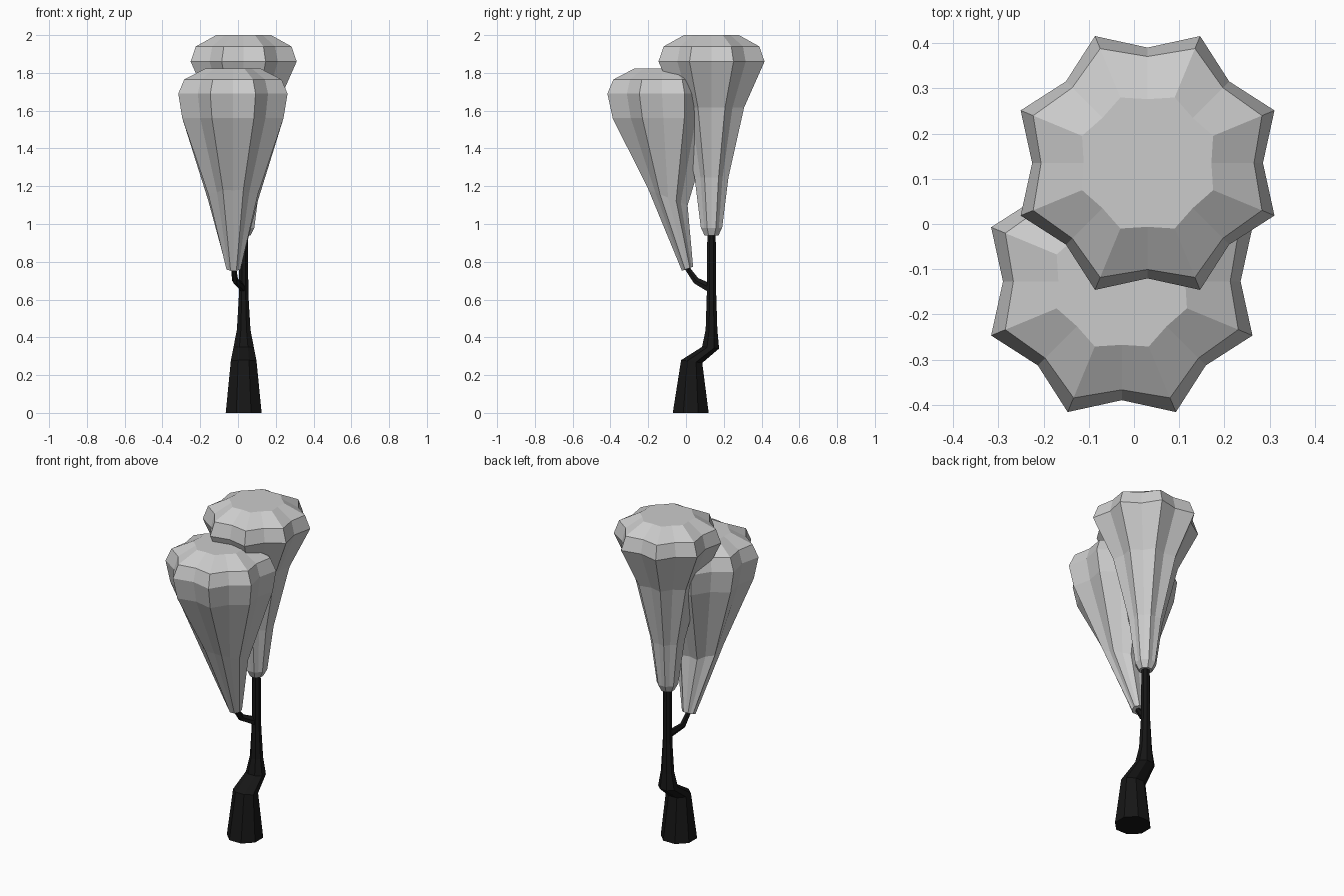
import bpy, bmesh
from math import cos, sin, pi

bark = bpy.data.materials.new("bark")
bark.diffuse_color = (0.008, 0.008, 0.008, 1)


def loft(name, rings, sides, phase, mat=None):
    """Loft rings of (x, y, z, radius_x, radius_y, slope_y, flute);
    every other point is pulled in by the flute factor."""
    bm = bmesh.new()
    loops = []
    for x, y, z, rx, ry, slope, flute in rings:
        loop = []
        for i in range(sides):
            a = phase + 2 * pi * i / sides
            k = 1 if i % 2 else flute
            dx, dy = rx * k * cos(a), ry * k * sin(a)
            loop.append(bm.verts.new((x + dx, y + dy, z + slope * dy)))
        loops.append(loop)
    for low, high in zip(loops, loops[1:]):
        for i in range(sides):
            j = (i + 1) % sides
            bm.faces.new((low[i], low[j], high[j], high[i]))
    bm.faces.new(loops[0][::-1])
    bm.faces.new(loops[-1])
    bmesh.ops.recalc_face_normals(bm, faces=bm.faces[:])
    me = bpy.data.meshes.new(name)
    bm.to_mesh(me)
    bm.free()
    if mat:
        me.materials.append(mat)
    ob = bpy.data.objects.new(name, me)
    bpy.context.collection.objects.link(ob)
    return ob


# Tall fluted crown on the trunk: (z, radius, flute)
tall = [(0.938, 0.039, 0.92), (0.98, 0.061, 0.9), (1.246, 0.097, 0.85),
        (1.617, 0.187, 0.84), (1.86, 0.304, 0.84), (1.94, 0.274, 0.86),
        (2.0, 0.157, 0.9)]
loft("tall_crown", [(0.03, 0.135, z, r, r, 0, f) for z, r, f in tall], 16, 0)

# Leaning fluted crown on the side branch
loft("leaning_crown", [
    (-0.024, 0.008, 0.763, 0.040, 0.032, 0.36, 0.92),
    (-0.026, -0.095, 1.14, 0.142, 0.112, -0.40, 0.85),
    (-0.027, -0.120, 1.56, 0.290, 0.290, 0, 0.84),
    (-0.027, -0.127, 1.69, 0.313, 0.313, 0, 0.84),
    (-0.027, -0.127, 1.765, 0.279, 0.279, 0, 0.86),
    (-0.027, -0.127, 1.824, 0.156, 0.156, 0, 0.9)], 16, 0)

# Crooked eight-sided trunk: (y, z, half width x, half depth y, slope)
c = cos(pi / 8)
trunk = [(0.025, 0.0, 0.095, 0.095, 0), (0.03, 0.272, 0.068, 0.056, -0.13),
         (0.13, 0.345, 0.054, 0.045, -0.1), (0.135, 0.44, 0.036, 0.031, 0),
         (0.135, 0.625, 0.025, 0.025, 0), (0.135, 0.96, 0.022, 0.022, 0)]
loft("trunk", [(0.03, y, z, rx / c, ry / c, s, 1)
               for y, z, rx, ry, s in trunk], 8, pi / 8, bark)

# Bent side branch
loft("side_branch", [
    (0.03, 0.13, 0.66, 0.018, 0.012, 2.0, 1),
    (-0.015, 0.053, 0.70, 0.016, 0.013, 1.2, 1),
    (-0.024, 0.0, 0.775, 0.014, 0.014, 0.4, 1)], 6, 0, bark)
